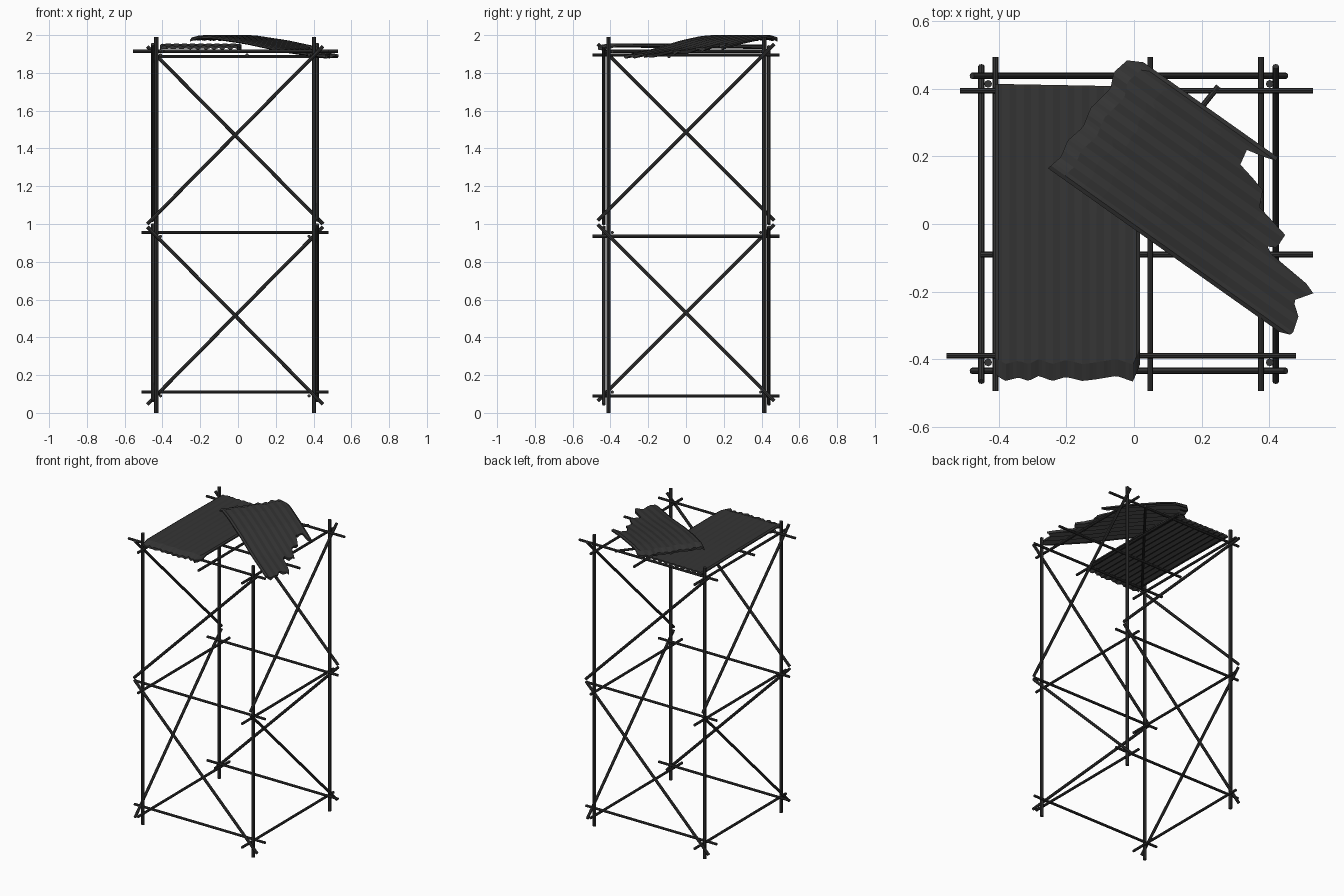
import bpy, bmesh, math
from mathutils import Vector

if "Cube" in bpy.data.objects:
    bpy.data.objects.remove(bpy.data.objects["Cube"])


def rod(name, a, b, r=0.0085, sides=8):
    """Straight pole between two points."""
    a, b = Vector(a), Vector(b)
    d = b - a
    bpy.ops.mesh.primitive_cylinder_add(vertices=sides, radius=r, depth=d.length,
                                        location=(a + b) / 2)
    o = bpy.context.object
    o.rotation_euler = d.to_track_quat('Z', 'Y').to_euler()
    o.name = name
    return o


def lerp(pts, t):
    """Piecewise linear lookup."""
    if t <= pts[0][0]:
        return pts[0][1]
    for (x0, y0), (x1, y1) in zip(pts, pts[1:]):
        if t <= x1:
            return y0 + (y1 - y0) * (t - x0) / (x1 - x0)
    return pts[-1][1]


def sheet(name, origin, u_dir, v_dir, width, start, end, height, ridges):
    """Torn sheet: gently ridged top, corrugated underside, crumpled start edge."""
    bm = bmesh.new()
    o, ud, vd = Vector(origin), Vector(u_dir), Vector(v_dir)
    cols, rows = ridges * 4, 14
    top, bot = [], []
    for i in range(cols + 1):
        v = width * i / cols
        u0, u1 = lerp(start, v), lerp(end, v)
        wave = math.cos(2 * math.pi * i / 4)
        tcol, bcol = [], []
        for j in range(rows + 1):
            # first row is the crumpled lip, the rest spread evenly
            u = u0 if j == 0 else u0 + 0.05 + (u1 - u0 - 0.05) * (j - 1) / (rows - 1)
            p = o + ud * u + vd * v
            drop = (0.014 + 0.006 * math.cos(i * 1.6)) if j == 0 else 0
            edge = 0.008 if i in (0, cols) else 0
            z = lerp(height, u) - drop - edge
            tcol.append(bm.verts.new((p.x, p.y, z + 0.002 * wave)))
            bcol.append(bm.verts.new((p.x, p.y, z - 0.014 + 0.007 * wave)))
        top.append(tcol)
        bot.append(bcol)
    for i in range(cols):
        for j in range(rows):
            for g in (top, bot):
                bm.faces.new((g[i][j], g[i + 1][j], g[i + 1][j + 1], g[i][j + 1]))
        for j in (0, rows):
            bm.faces.new((top[i][j], top[i + 1][j], bot[i + 1][j], bot[i][j]))
    for i in (0, cols):
        for j in range(rows):
            bm.faces.new((top[i][j], top[i][j + 1], bot[i][j + 1], bot[i][j]))
    bmesh.ops.recalc_face_normals(bm, faces=bm.faces)
    me = bpy.data.meshes.new(name)
    bm.to_mesh(me)
    bm.free()
    ob = bpy.data.objects.new(name, me)
    bpy.context.collection.objects.link(ob)


# Corner posts
for x in (-0.432, 0.402):
    for y in (-0.41, 0.415):
        rod("corner_post", (x, y, 0), (x, y, 1.99), 0.0115)

# Horizontal rails on the lower two levels
for z in (0.09, 0.935):
    for y in (-0.39, 0.395):
        rod("cross_rail", (-0.51, y, z + 0.02), (0.48, y, z + 0.02))
    for x in (-0.41, 0.376):
        rod("side_rail", (x, -0.495, z), (x, 0.495, z))

# Top platform rails
for x in (-0.41, 0.048, 0.376):
    rod("top_side_rail", (x, -0.495, 1.895), (x, 0.495, 1.895))
rod("top_back_rail", (-0.515, 0.395, 1.914), (0.53, 0.395, 1.914))
rod("top_front_rail", (-0.555, -0.39, 1.914), (0.48, -0.39, 1.914))
rod("top_middle_rail", (-0.455, -0.09, 1.886), (0.53, -0.09, 1.886))
rod("top_diagonal_rail", (-0.4, -0.4, 1.915), (0.25, 0.408, 1.915))

# Diagonal braces: one per face per level, alternating direction
for level in range(2):
    s = 1 if level == 0 else -1
    zf = 0.515 + 0.955 * level
    zs = 0.53 + 0.955 * level
    for y, k in ((-0.435, -s), (0.439, s)):
        rod("front_back_brace", (-0.48, y, zf - 0.47 * k), (0.45, y, zf + 0.47 * k), 0.0095)
    for x, k in ((-0.452, s), (0.42, -s)):
        rod("side_brace", (x, -0.467, zs - 0.467 * k), (x, 0.467, zs + 0.467 * k), 0.0095)

# Flat corrugated sheet on the left
sheet("left_sheet", (-0.412, -0.465, 0), (0, 1, 0), (1, 0, 0), 0.43,
      [(0, 0.02), (0.03, 0), (0.07, 0.01), (0.1, 0), (0.13, 0.015), (0.17, 0),
       (0.21, 0.012), (0.26, 0), (0.3, 0.005), (0.36, 0.015), (0.41, -0.002), (0.43, 0.05)],
      [(0, 0.88), (0.43, 0.872)],
      [(0, 1.955), (0.5, 1.953), (0.88, 1.947)], 10)

# Tilted torn sheet lying across it
sheet("torn_sheet", (-0.255, 0.165, 0), (0.816, -0.577, 0), (0.577, 0.816, 0), 0.42,
      [(0, 0), (0.05, 0.012), (0.1, 0), (0.16, 0.014), (0.22, 0), (0.3, 0.015),
       (0.345, -0.005), (0.397, 0.007), (0.42, 0.05)],
      [(0, 0.84), (0.014, 0.877), (0.07, 0.86), (0.1, 0.82), (0.16, 0.862), (0.178, 0.65),
       (0.2, 0.69), (0.248, 0.688), (0.265, 0.58), (0.32, 0.555), (0.335, 0.46),
       (0.385, 0.45), (0.405, 0.538), (0.42, 0.538)],
      [(0, 2.0), (0.15, 1.997), (0.35, 1.972), (0.6, 1.928), (0.88, 1.895)], 9)

# Dark tint for the whole model
mat = bpy.data.materials.new("dark_grey")
mat.diffuse_color = (0.035, 0.035, 0.035, 1)
mat.use_nodes = True
mat.node_tree.nodes["Principled BSDF"].inputs["Base Color"].default_value = mat.diffuse_color
for ob in bpy.data.objects:
    ob.data.materials.append(mat)
